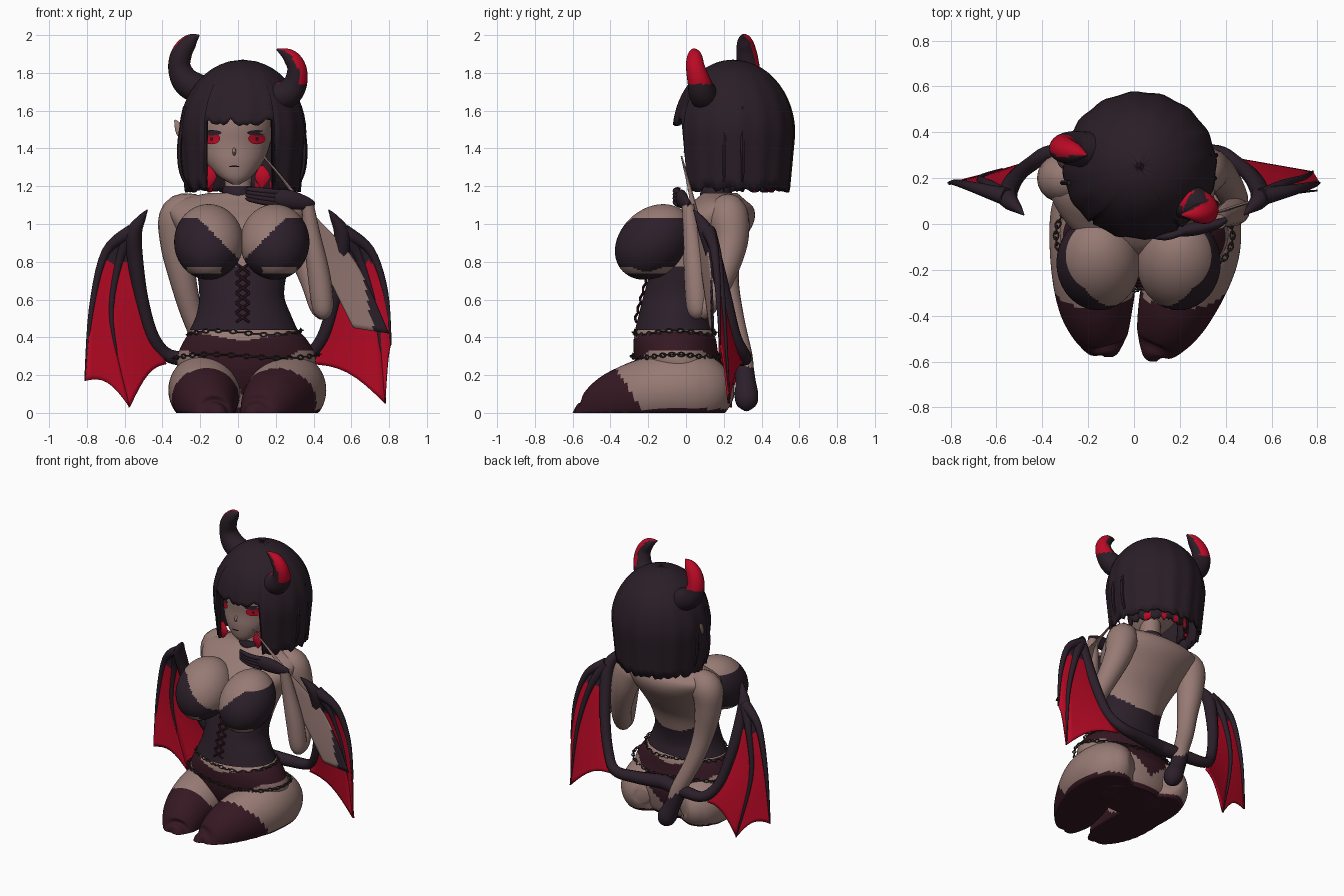
import bpy, bmesh, math, random
from mathutils import Vector

if "Cube" in bpy.data.objects:
    bpy.data.objects.remove(bpy.data.objects["Cube"])
random.seed(4)

def mat(name, r, g, b):
    m = bpy.data.materials.new(name)
    m.diffuse_color = (r, g, b, 1)
    m.use_nodes = True
    m.node_tree.nodes["Principled BSDF"].inputs["Base Color"].default_value = m.diffuse_color
    return m

SKIN = mat("skin", 0.31, 0.195, 0.175)
DARK = mat("dark_plum", 0.025, 0.014, 0.023)
HAIR = mat("hair_black", 0.023, 0.013, 0.020)
RED = mat("red", 0.50, 0.003, 0.019)
MAROON = mat("maroon", 0.036, 0.009, 0.016)
METAL = mat("dark_metal", 0.04, 0.03, 0.027)

def build(name, verts, faces, mats, rule=None, angle=50, thick=0, floor=False, weld=False):
    """Mesh object; rule(centre, normal) picks the material slot of each face."""
    bm = bmesh.new()
    vs = [bm.verts.new((v[0], v[1], max(v[2], 0.0) if floor else v[2])) for v in verts]
    for f in faces:
        bm.faces.new([vs[i] for i in f])
    if weld:
        bmesh.ops.remove_doubles(bm, verts=bm.verts, dist=1e-4)
    bmesh.ops.recalc_face_normals(bm, faces=bm.faces)
    bm.normal_update()
    if rule:
        for f in bm.faces:
            f.material_index = int(rule(f.calc_center_median(), f.normal))
    me = bpy.data.meshes.new(name)
    bm.to_mesh(me)
    bm.free()
    for m in mats:
        me.materials.append(m)
    me.shade_smooth()
    me.set_sharp_from_angle(angle=math.radians(angle))
    ob = bpy.data.objects.new(name, me)
    bpy.context.collection.objects.link(ob)
    if thick:
        s = ob.modifiers.new("thickness", 'SOLIDIFY')
        s.thickness, s.offset = thick, -1
    return ob

def spline(pts, k=5):
    """Catmull-Rom through tuples of any length."""
    P = [pts[0]] + list(pts) + [pts[-1]]
    out = []
    for i in range(1, len(P) - 2):
        for j in range(k):
            t = j / k
            out.append(tuple(0.5 * (2*b + (c-a)*t + (2*a-5*b+4*c-d)*t*t + (3*b-a-3*c+d)*t**3)
                             for a, b, c, d in zip(P[i-1], P[i], P[i+1], P[i+2])))
    return out + [tuple(pts[-1])]

def skin_rings(name, rings, mats, **kw):
    n = len(rings[0])
    verts = [v for r in rings for v in r]
    faces = [(i*n+j, i*n+(j+1) % n, (i+1)*n+(j+1) % n, (i+1)*n+j)
             for i in range(len(rings)-1) for j in range(n)]
    faces += [tuple(range(n)), tuple(range(len(verts)-n, len(verts)))]
    return build(name, verts, faces, mats, **kw)

def tube(name, pts, mats, n=12, k=5, flat=1.0, **kw):
    """Round limb along (x, y, z, radius) points; flat squashes it along y."""
    p = spline(pts, k)
    rings = []
    for i, q in enumerate(p):
        c = Vector(q[:3])
        t = (Vector(p[min(i+1, len(p)-1)][:3]) - Vector(p[max(i-1, 0)][:3])).normalized()
        ref = Vector((0, 1, 0)) if abs(t.y) < 0.8 else Vector((0, 0, 1))
        u = t.cross(ref).normalized()
        w = t.cross(u)
        r = max(q[3], 0.002)
        rings.append([c + u*r*math.cos(a) + w*r*flat*math.sin(a)
                      for a in (math.tau*j/n for j in range(n))])
    return skin_rings(name, rings, mats, **kw)

def stack(name, secs, mats, n=48, k=6, **kw):
    """Loft of level ellipses (z, cx, cy, rx, ry)."""
    rings = [[(cx + rx*math.cos(math.tau*j/n), cy + ry*math.sin(math.tau*j/n), z) for j in range(n)]
             for z, cx, cy, rx, ry in spline(secs, k)]
    return skin_rings(name, rings, mats, **kw)

def sheet(name, rows, mats, **kw):
    n = len(rows[0])
    faces = [(i*n+j, i*n+j+1, (i+1)*n+j+1, (i+1)*n+j) for i in range(len(rows)-1) for j in range(n-1)]
    return build(name, [v for r in rows for v in r], faces, mats, **kw)

# Torso with corset, low at the back
stack("torso", [(.44, .03, -.06, .285, .21), (.52, .03, -.06, .25, .19), (.62, .02, -.04, .225, .185),
      (.75, .02, 0, .24, .19), (.88, .01, .06, .28, .22), (1.0, 0, .12, .34, .235),
      (1.08, -.01, .17, .36, .19), (1.13, -.01, .18, .3, .13), (1.165, 0, .18, .15, .09)],
      [SKIN, DARK], n=80, k=10, rule=lambda c, n: c.z < .78 - max(0, c.y + .02)*.9)
# Hips with briefs
stack("hips", [(.0, .04, 0, .24, .17), (.06, .04, 0, .3, .2), (.2, .04, -.02, .355, .24), (.3, .045, -.05, .365, .225),
      (.4, .04, -.06, .315, .215), (.46, .03, -.06, .25, .18)], [SKIN, MAROON], n=80, k=10,
      rule=lambda c, n: c.z < .03 or c.z < .38 + .18*abs(c.x - .03) and c.z > min(.1 + .8*abs(c.x - .03), .335))
# Bust with cups, open strip at the underside
for s in (-1, 1):
    cx = .02 + s*.175
    rings = [(.905 - .2*math.cos(a), cx, -.17 - .05*math.cos(a), max(.183*math.sin(a), .003), max(.2*math.sin(a), .003))
             for a in (math.pi*i/60 for i in range(61))]
    stack("bust", rings, [SKIN, DARK], n=80, k=1,
          rule=lambda c, n: c.z < min(.8 + abs(c.x - .02)*1.0, 1.03)
          and not (.735 < c.z < .775 and abs(abs(c.x - .02) - .2) < .09))
# Corset lacing
front = lambda z: -.262 + max(0, z - .5)*.27
for i in range(6):
    z = .48 + i*.052
    for s in (-1, 1):
        tube("corset_lace", [(.025 - s*.035, front(z), z, .007), (.025, front(z+.02) - .008, z+.025, .007),
             (.025 + s*.035, front(z+.05), z+.05, .007)], [MAROON], n=6, k=2)

# Thighs with stockings, cut flat at the base
def stocking(c, n):
    return c.y < -.36 + (.22 - c.z)*.6 or c.z < .02
tube("left_thigh", [(-.13, .22, .12, .05), (-.15, .18, .12, .14), (-.17, .06, .12, .19), (-.175, -.15, .115, .19),
     (-.165, -.35, .06, .165), (-.135, -.5, -.01, .11), (-.12, -.56, -.01, .06), (-.12, -.58, -.01, .01)],
     [SKIN, MAROON], n=64, k=14, rule=stocking, floor=True)
tube("right_thigh", [(.2, .22, .12, .05), (.22, .18, .12, .14), (.25, .06, .12, .2), (.262, -.12, .115, .197),
     (.185, -.35, .06, .168), (.12, -.5, -.01, .115), (.09, -.57, -.01, .06), (.09, -.6, -.01, .01)],
     [SKIN, MAROON], n=64, k=14, rule=stocking, floor=True)

# Chains of links round hips and waist
def chain(name, cx, cy, z, rx, ry, n, dip):
    for i in range(n):
        a = math.tau*i/n
        p = Vector((cx + rx*math.cos(a), cy + ry*math.sin(a), z + dip*math.cos(3*a)))
        t = Vector((-rx*math.sin(a), ry*math.cos(a), 0)).normalized()
        u = Vector((0, 0, 1)) if i % 2 else t.cross(Vector((0, 0, 1)))
        w = t.cross(u)
        verts, faces = [], []
        for j in range(8):
            b = math.tau*j/8
            d = t*math.cos(b)*1.6 + u*math.sin(b)
            for e in range(4):
                g = math.tau*e/4
                verts.append(p + d*(.011 + .004*math.cos(g)) + w*.004*math.sin(g))
                faces.append((j*4+e, j*4+(e+1) % 4, (j+1) % 8*4+(e+1) % 4, (j+1) % 8*4+e))
        build(name, verts, faces, [METAL])
chain("hip_chain", .045, -.05, .3, .385, .235, 60, .01)
chain("waist_chain", .035, -.06, .425, .3, .215, 46, .012)

# Arms: left one reaches behind, right one is folded up to the chin
tube("left_arm", [(-.2, .2, 1.1, .06), (-.305, .2, 1.05, .105), (-.32, .2, .9, .092), (-.29, .21, .7, .07),
     (-.235, .25, .5, .058), (-.15, .3, .3, .052), (-.12, .315, .2, .045)], [SKIN], n=20)
tube("left_glove", [(-.15, .3, .28, .054), (-.11, .315, .17, .054), (-.075, .32, .09, .064), (-.06, .32, .04, .05),
     (-.055, .32, .01, .01)], [DARK], n=14, floor=True)
tube("right_upper_arm", [(.2, .22, 1.1, .06), (.285, .225, 1.05, .105), (.335, .235, .9, .092), (.4, .18, .7, .07),
     (.44, .1, .56, .06), (.45, .07, .51, .03)], [SKIN], n=20)
tube("right_forearm", [(.455, .07, .5, .02), (.45, .06, .55, .055), (.43, .05, .72, .06), (.39, .03, .95, .045),
     (.37, .01, 1.1, .032)], [SKIN], n=16)
tube("right_glove_palm", [(.4, .02, 1.1, .02), (.36, .0, 1.11, .035), (.27, -.02, 1.13, .05), (.19, -.03, 1.14, .04),
     (.17, -.03, 1.14, .01)], [DARK], n=14, flat=.6)
for i in range(4):
    tube("right_glove_finger", [(.22, -.03, 1.1 + i*.022, .016), (.14, -.055, 1.115 + i*.02, .016),
         (.06, -.045, 1.13 + i*.018, .012), (.04, -.03, 1.135 + i*.018, .003)], [DARK], n=8)
# Loose sleeve strip hanging from the right hand to the wing
edges = spline([(.13, -.02, 1.36, .14, -.02, 1.36), (.32, .03, 1.1, .37, .06, 1.08), (.44, .08, .8, .62, .13, .8),
                (.61, .13, .45, .8, .15, .42)], 8)
sheet("sleeve_strip", [[[e[m]*(1-u/12) + e[m+3]*u/12 for m in range(3)] for u in range(13)] for e in edges],
      [SKIN, DARK], thick=.008, rule=lambda c, n: c.x > .72 - max(0, c.z - .45)*.25 and c.z < .69)

# Neck, choker and head
stack("neck", [(1.08, 0, .17, .1, .09), (1.14, 0, .16, .075, .075), (1.3, 0, .17, .07, .07)], [SKIN], n=20)
stack("choker", [(1.14, 0, .16, .085, .085), (1.17, 0, .16, .084, .084), (1.2, 0, .165, .08, .08)], [DARK], n=24)
stack("head", [(1.21, -.01, .06, .02, .02), (1.25, -.015, .09, .085, .075), (1.33, -.02, .145, .155, .14),
      (1.42, -.02, .19, .19, .18), (1.55, -.01, .21, .2, .2), (1.7, 0, .24, .16, .17), (1.78, 0, .25, .05, .05)],
      [SKIN], n=36)
tube("nose", [(-.02, .03, 1.41, .008), (-.02, -.005, 1.38, .009), (-.02, .02, 1.365, .006)], [SKIN], n=8, k=2)
tube("ear", [(-.22, .22, 1.46, .04), (-.29, .25, 1.49, .04), (-.335, .29, 1.55, .004)], [SKIN], n=10, flat=.4)

# Eye and mouth plates wrapped on the face
def plate(name, x, z, w, h, m, cy=.19, ry=.18, rx=.19, off=.008):
    pt = lambda a, b: (a, cy - ry*math.sqrt(max(0, 1 - ((a + .02)/rx)**2)) - off, b)
    ring = [pt(x + w*math.cos(math.tau*i/16), z + h*math.sin(math.tau*i/16)) for i in range(16)]
    build(name, [pt(x, z)] + ring, [(0, i+1, (i+1) % 16+1) for i in range(16)], [m])
for x in (-.14, .1):
    plate("eyelash", x, 1.483, .052, .014, DARK, off=.014)
    plate("eye", x, 1.452, .046, .03, RED, off=.012)
    plate("pupil", x, 1.45, .008, .012, MAROON, off=.017)
plate("mouth", -.02, 1.305, .03, .004, MAROON, cy=.13, ry=.125, rx=.14)
for x in (-.16, .125):
    tube("earring", [(x, .05, 1.31, .008), (x + .005, .045, 1.25, .042), (x, .05, 1.19, .006)], [RED], n=8, k=3, flat=.25)

# Bob hair: shell with a fringe over the face opening, and an inner layer at the nape
def hair_shell(name, N, M, size, top, arc, rule=None):
    cols = []
    for j in range(N + 1):
        if j == N and arc == 360:
            cols.append(cols[0])
            break
        a = math.pi + math.radians(arc)*(j/N - .5)
        d = (math.degrees(a) + 183) % 360 - 180
        jag = random.uniform(0, .035)
        zb = 1.52 + jag*1.2 if -38 < d < 34 else 1.165 + jag
        col = []
        for i in range(M + 1):
            z = top - (top - zb)*(i/M)**1.5
            r = .335*math.sqrt(max(0, 1 - ((z - 1.48)/.39)**2)) if z > 1.48 else .335 - (1.48 - z)*.1
            r = max(r*size, .002)*(1 + .015*math.sin(a*16)*i/M)
            flat = .95 if math.cos(a) > 0 else .975
            col.append((.025 + r*math.sin(a), .25 - r*math.cos(a)*flat, z))
        cols.append(col)
    sheet(name, cols, [HAIR, RED], thick=.022, weld=True, rule=rule)
hair_shell("hair_bob", 96, 18, 1, 1.87, 360)
hair_shell("inner_hair", 48, 10, .72, 1.45, 190,
           rule=lambda c, n: c.z < 1.23 and math.sin(c.x*70) > .7 and c.y > .3)
for x, y, s in ((-.3, .18, -1), (.34, .2, 1), (-.29, .3, -1), (.345, .3, 1)):
    tube("hair_strand", [(x - s*.02, y, 1.62, .012), (x + s*.01, y, 1.42, .012), (x, y, 1.27, .01),
         (x - s*.05, y, 1.17, .003)], [HAIR], n=6)

# Horns: red tips on the upper outer side
tube("left_horn", [(-.18, .32, 1.7, .08), (-.27, .33, 1.75, .075), (-.31, .33, 1.83, .06), (-.295, .32, 1.91, .054),
     (-.25, .31, 1.97, .038), (-.205, .3, 2.0, .004)], [HAIR, RED], n=24, k=8,
     rule=lambda c, n: c.z > 1.83 and n.x*-.4 + n.y*.75 + n.z*.4 > .2)
tube("right_horn", [(.17, .12, 1.66, .08), (.26, .09, 1.69, .075), (.305, .07, 1.75, .062), (.31, .05, 1.83, .05),
     (.27, .045, 1.89, .038), (.205, .04, 1.925, .004)], [HAIR, RED], n=24, k=8,
     rule=lambda c, n: c.z > 1.74 and n.x*.8 - n.y*.1 + n.z*.5 > .2)

# Wings: arm bone, two finger bones and scalloped membranes
def wing(side, s, mid, outer):
    F = lambda pts: [(s*x, y, z) for x, y, z in pts]
    W = (.56, .12, .96)
    inner = F([W, (.54, .17, .8), (.5, .22, .52), (.38, .3, .26)])
    mid, outer = F([W] + mid), F([W] + outer)
    tube(side + "_wing_arm", [(0, .27, .3, .05), (s*.2, .3, .29, .042), (s*.36, .31, .3, .036), (s*.45, .26, .4, .034),
         (s*.51, .21, .6, .036), (s*.545, .15, .82, .042), (s*.55, .11, .95, .042), (s*.51, .07, 1.03, .022),
         (s*.48, .04, 1.075, .003)], [DARK], n=10)
    for nm, f in (("mid", mid), ("outer", outer)):
        tube(f"{side}_wing_{nm}_bone", [p + (r,) for p, r in zip(f, (.04, .024, .015, .004))], [DARK], n=8)
    for nm, A, B in (("inner", inner, mid), ("outer", mid, outer)):
        a, b = spline(A, 8), spline(B, 8)
        rows = []
        for i, (p, q) in enumerate(zip(a, b)):
            t = i/(len(a) - 1)
            rows.append([Vector(p).lerp(Vector(q), u/8) + Vector((0, 0, .06*t**3*math.sin(math.pi*u/8)))
                         for u in range(9)])
        sheet(f"{side}_wing_{nm}_membrane", rows, [DARK, RED], thick=.01, rule=lambda c, n: c.z < .8)
wing("left", -1, [(.63, .17, .8), (.67, .2, .48), (.575, .24, .03)], [(.7, .16, .85), (.775, .18, .55), (.81, .18, .17)])
wing("right", 1, [(.65, .17, .8), (.74, .2, .48), (.78, .23, .05)], [(.7, .15, .86), (.78, .17, .64), (.81, .18, .36)])
